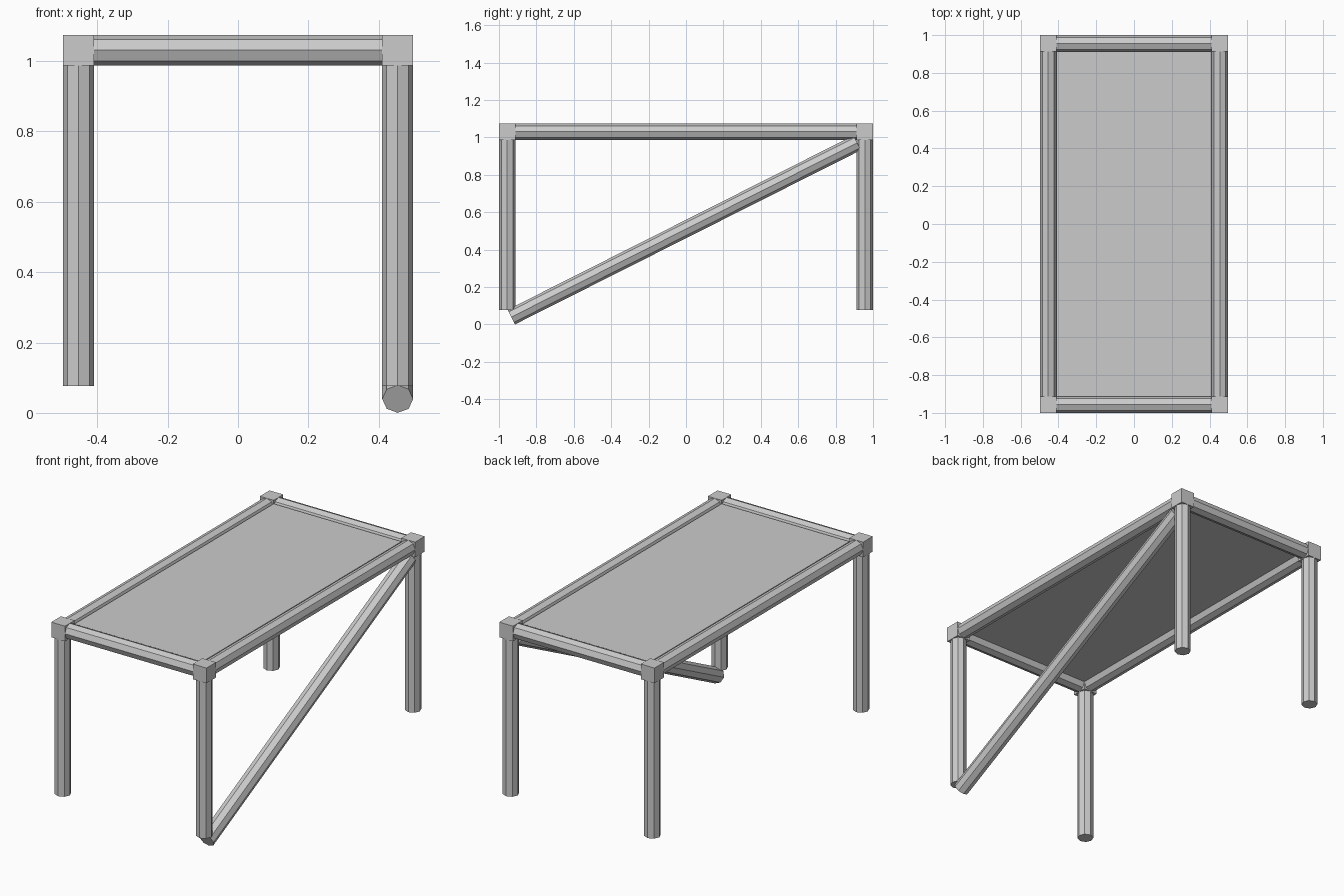
import bpy
from mathutils import Vector

if "Cube" in bpy.data.objects:
    bpy.data.objects.remove(bpy.data.objects["Cube"])

R = 0.044                          # tube radius, half the corner block size
X, Y, Z = 0.454, 0.956, 1.031      # frame centre lines


def box(name, centre, size):
    bpy.ops.mesh.primitive_cube_add(size=1, location=centre)
    ob = bpy.context.object
    ob.name = name
    ob.scale = size
    bpy.ops.object.transform_apply(location=False, rotation=False, scale=True)
    return ob


def tube(name, a, b):
    """Eight-sided tube from a to b, with a corner edge facing up or forward."""
    a, b = Vector(a), Vector(b)
    d = b - a
    bpy.ops.mesh.primitive_cylinder_add(vertices=8, radius=R, depth=d.length,
                                        location=(a + b) / 2)
    ob = bpy.context.object
    ob.name = name
    ob.rotation_euler = d.to_track_quat('Z', 'Y').to_euler()
    return ob


# Corner blocks and legs
for sx, side in ((-1, "left"), (1, "right")):
    for sy, end in ((-1, "front"), (1, "back")):
        box(f"{end}_{side}_corner_block", (sx * X, sy * Y, Z), (2 * R, 2 * R, 2 * R))
        tube(f"{end}_{side}_leg", (sx * X, sy * Y, 0.077), (sx * X, sy * Y, Z - R))

# Top frame rails
for s, side, end in ((-1, "left", "front"), (1, "right", "back")):
    tube(f"{side}_rail", (s * X, R - Y, Z), (s * X, Y - R, Z))
    tube(f"{end}_rail", (R - X, s * Y, Z), (X - R, s * Y, Z))

# Diagonal brace on the right side
tube("diagonal_brace", (X, -0.934, 0.0395), (X, 0.915, 0.971))

# Table top panel set inside the frame
box("top_panel", (0, 0, 1.043), (2 * (X - R), 2 * (Y - R), 0.024))
